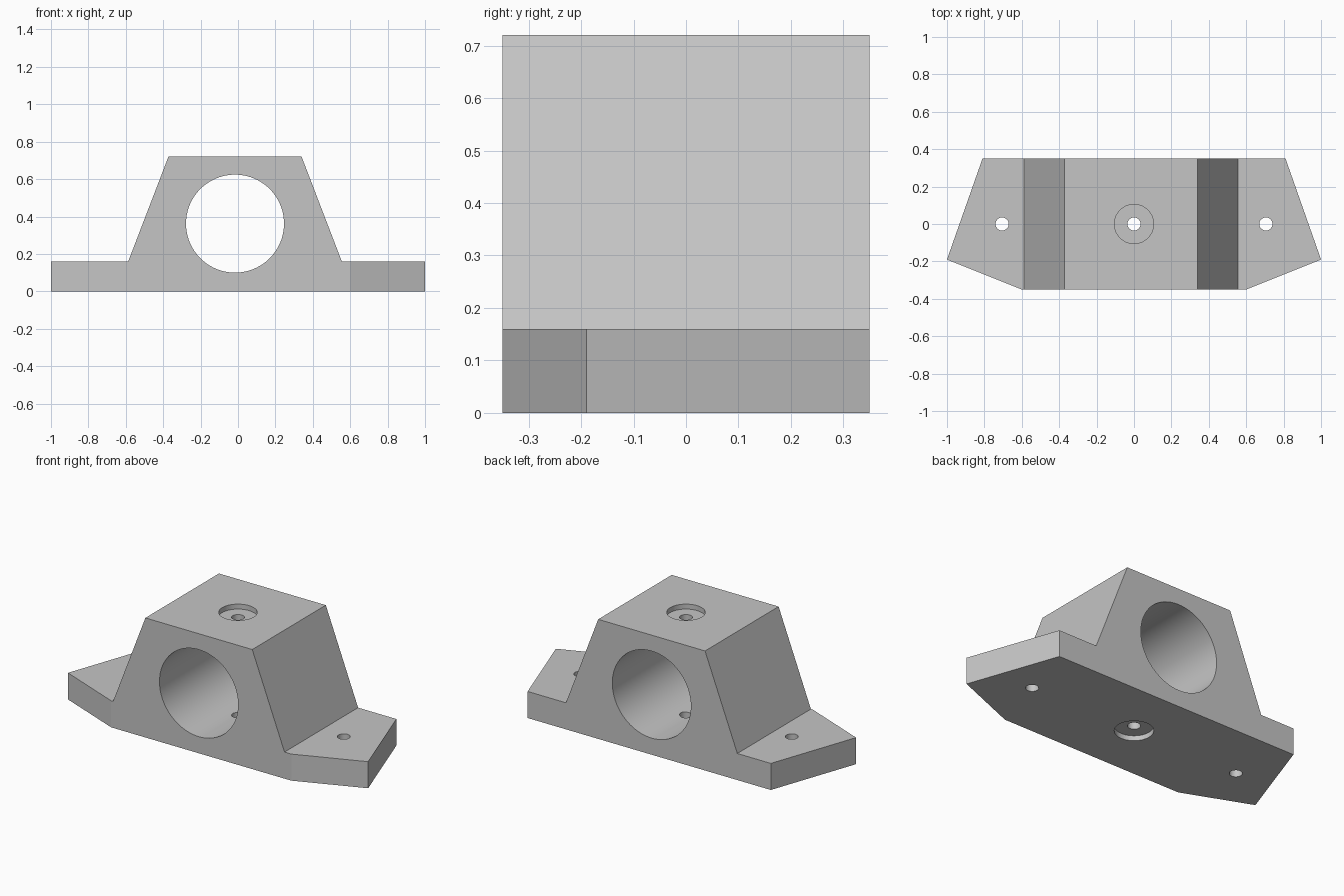
import bpy, bmesh, math
from mathutils import Matrix, Vector

cube = bpy.data.objects.get("Cube")
if cube:
    bpy.data.objects.remove(cube, do_unlink=True)

grey = bpy.data.materials.new("light grey metal")
grey.use_nodes = True
colour = (0.56, 0.56, 0.56, 1)
grey.diffuse_color = colour
grey.node_tree.nodes["Principled BSDF"].inputs["Base Color"].default_value = colour


def finish(name, bm):
    bmesh.ops.recalc_face_normals(bm, faces=bm.faces)
    mesh = bpy.data.meshes.new(name)
    bm.to_mesh(mesh)
    bm.free()
    mesh.materials.append(grey)
    obj = bpy.data.objects.new(name, mesh)
    bpy.context.collection.objects.link(obj)
    return obj


def prism(name, points, direction):
    bm = bmesh.new()
    face = bm.faces.new([bm.verts.new(p) for p in points])
    ext = bmesh.ops.extrude_face_region(bm, geom=[face])
    moved = [v for v in ext["geom"] if isinstance(v, bmesh.types.BMVert)]
    bmesh.ops.translate(bm, verts=moved, vec=Vector(direction))
    return finish(name, bm)


def cylinder(name, radius, centre, length, along_y=False, sides=48):
    bm = bmesh.new()
    turn = Matrix.Rotation(math.pi / 2 if along_y else 0, 4, "X")
    bmesh.ops.create_cone(bm, cap_ends=True, segments=sides, radius1=radius,
                          radius2=radius, depth=length,
                          matrix=Matrix.Translation(centre) @ turn)
    return finish(name, bm)


def combine(target, cutter, operation="DIFFERENCE"):
    mod = target.modifiers.new(cutter.name, "BOOLEAN")
    mod.operation = operation
    mod.solver = "EXACT"
    mod.object = cutter
    bpy.context.view_layer.objects.active = target
    bpy.ops.object.modifier_apply(modifier=mod.name)
    bpy.data.objects.remove(cutter, do_unlink=True)


# Front profile: flanges with the slightly offset sloping housing
profile = [(-1.2, 0), (1.2, 0), (1.2, 0.16), (0.555, 0.16), (0.34, 0.72),
           (-0.372, 0.72), (-0.587, 0.16), (-1.2, 0.16)]
block = prism("bearing_block", [(x, -0.5, z) for x, z in profile], (0, 1, 0))

# Plan outline trims the flange ends
half = [(0.6, -0.35), (1, -0.19), (0.81, 0.35)]
outline = half + [(-x, y) for x, y in reversed(half)]
combine(block, prism("plan_outline", [(x, y, -0.2) for x, y in outline], (0, 0, 1.2)),
        "INTERSECT")

# Main bore, front to back
combine(block, cylinder("bore", 0.262, (-0.016, 0, 0.362), 1, True, 96))

# Vertical screw holes: one in each flange and one through the housing
for x in (-0.705, 0, 0.705):
    combine(block, cylinder("screw_hole", 0.035, (x, 0, 0.36), 1.2))

# Shallow round recesses on the top and underside
for z in (0.72, 0):
    combine(block, cylinder("recess", 0.105, (0, 0, z), 0.06))

# Smooth bore walls with crisp edges
bpy.ops.object.select_all(action="DESELECT")
block.select_set(True)
bpy.context.view_layer.objects.active = block
bpy.ops.object.shade_smooth_by_angle(angle=math.radians(20))
